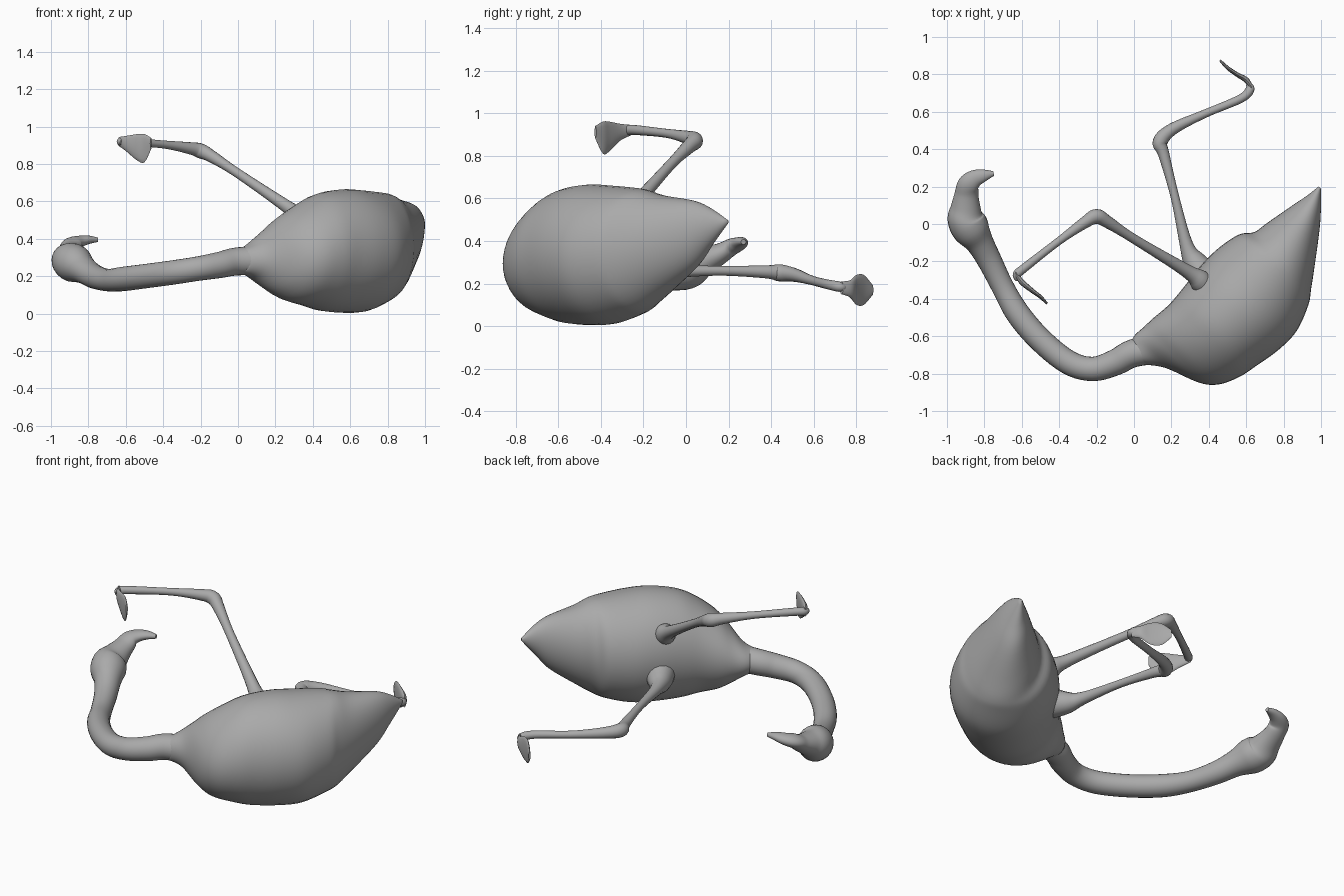
import bpy
import math
from mathutils import Vector

default_cube = bpy.data.objects.get("Cube")
if default_cube:
    bpy.data.objects.remove(default_cube, do_unlink=True)

# One plain grey for the whole bird
grey = bpy.data.materials.new("plain_grey")
grey.use_nodes = True
colour = (0.4, 0.4, 0.4, 1)
grey.diffuse_color = colour
grey.node_tree.nodes["Principled BSDF"].inputs["Base Color"].default_value = colour

UNIT = 0.01  # stations are given in hundredths


def blend(before, start, end, after, t):
    """Catmull-Rom interpolation of one number."""
    return start + 0.5 * t * (end - before + t * (
        2 * before - 5 * start + 4 * end - after
        + t * (3 * (start - end) + after - before)))


def smooth_stations(stations, steps):
    """Refine stations of x, y, z, half width, half height."""
    full = [s if len(s) == 5 else s + (s[-1],) for s in stations]
    padded = [full[0]] + full + [full[-1]]
    result = []
    for i in range(len(full) - 1):
        for step in range(steps):
            result.append([blend(*values, step / steps)
                           for values in zip(*padded[i:i + 4])])
    result.append(list(full[-1]))
    return result


def sweep(name, stations, sides=24, steps=5, axis=None):
    """Skin elliptical cross-sections along a path, or square to a fixed axis."""
    rings = smooth_stations(stations, steps)
    centres = [Vector(r[:3]) * UNIT for r in rings]
    verts, faces = [], []
    last = len(rings) - 1
    for i, ring in enumerate(rings):
        tangent = axis or centres[min(i + 1, last)] - centres[max(i - 1, 0)]
        tangent = tangent.normalized()
        across = tangent.cross(Vector((0, 0, 1))).normalized()
        up = across.cross(tangent)
        width, height = (max(r, 0.3) * UNIT for r in ring[3:])
        for k in range(sides):
            a = math.tau * k / sides
            verts.append(centres[i] + across * width * math.cos(a)
                         + up * height * math.sin(a))
    for i in range(last):
        for k in range(sides):
            n = (k + 1) % sides
            faces.append((i * sides + k, i * sides + n,
                          (i + 1) * sides + n, (i + 1) * sides + k))
    faces.append(tuple(reversed(range(sides))))
    faces.append(tuple(last * sides + k for k in range(sides)))

    mesh = bpy.data.meshes.new(name)
    mesh.from_pydata(verts, [], faces)
    mesh.materials.append(grey)
    part = bpy.data.objects.new(name, mesh)
    bpy.context.collection.objects.link(part)
    bpy.ops.object.select_all(action="DESELECT")
    part.select_set(True)
    bpy.context.view_layer.objects.active = part
    bpy.ops.object.shade_smooth_by_angle(angle=math.radians(50))


# Egg-shaped body with pointed tail, lying diagonally
sweep("body_and_tail", [
    (1.5, -71, 28, 6, 6.5), (8.5, -68.5, 28.5, 12, 9.5),
    (20, -70, 29, 21, 17), (28, -68, 30, 25, 23),
    (37.5, -62.5, 32, 27, 28), (45.5, -55.5, 33, 28.5, 31.5),
    (56, -45.5, 33.5, 30.5, 33), (65.5, -35.5, 33.5, 30.5, 32.5),
    (74.5, -24.5, 35, 26.5, 30), (79.5, -19.5, 36, 21.5, 28),
    (84, -11.5, 38, 17.5, 23.5), (92, 3, 43, 10, 16),
    (96, 11, 46.5, 5.5, 9), (99.3, 19.5, 49, 0.8),
], sides=40, axis=Vector((1, 1, 0)))

# Curved neck running into the head and hooked beak
neck = [
    (18, -66, 28.5, 8), (0, -69, 28, 7.5), (-10, -74, 26, 7),
    (-22, -77.5, 24, 6.5), (-35, -74, 22, 6.5), (-50, -62, 20, 6.5),
    (-62, -48, 18.5, 6.5), (-70, -34, 18, 6), (-77, -20, 20, 6.5),
    (-82.5, -10, 23.5, 7.5),
]
head = [
    (-87, -3, 26.5, 10), (-90, 3, 28.5, 9.8), (-90, 9, 31, 8, 7),
    (-89.5, 16, 34, 6.4, 5), (-88.5, 21, 37, 5.8, 4),
    (-85, 24.3, 38.5, 4.7, 3.2), (-80, 26, 39.5, 3.2, 2.3),
    (-75, 27, 39.5, 1.2),
]
sweep("neck_head_and_beak", neck + head)

# Legs: swollen thigh, knobbly joint, thin shank
sweep("upper_leg_and_shank", [
    (46, -43, 38, 6), (36, -31, 50, 6), (28, -25, 56, 3.6),
    (0, -8, 75, 2.5), (-14, 1, 84, 3.3), (-20, 4, 87, 4),
    (-26, 1, 88.5, 3.2), (-40, -9, 90.5, 2.1), (-58, -23, 92, 2.3),
    (-62.5, -27, 92, 2.3), (-62, -30, 91.5, 1.3),
], sides=16)
sweep("lower_leg_and_shank", [
    (50, -46, 29, 8), (39, -30, 26.5, 9), (32.5, -20.5, 25, 6.5),
    (28, -11, 25.5, 3.6), (22, 14, 26, 2.3), (16, 37, 25.5, 3),
    (14, 44, 25, 4), (21, 51, 24, 3.2), (38, 59, 21.5, 2.2),
    (57, 67, 19.5, 2.3), (62, 72, 18.5, 2.4), (61, 75, 18, 1.3),
], sides=16)

# Flat webbed feet, each turned along its own direction
sweep("upper_foot", [
    (-63.5, -26, 92, 1, 2.5), (-60, -31, 91, 1.5, 4),
    (-54, -36, 89, 1.2, 7), (-50, -39, 88.5, 1, 7.5), (-46.5, -42.5, 91, 0.6, 3),
], sides=16, axis=Vector((1, -1, 0)))
sweep("lower_foot", [
    (63, 73, 18, 1, 3), (60, 77, 17.5, 1.5, 4),
    (55, 80, 17, 1.2, 7), (50, 83.5, 17, 1, 7), (46, 87.5, 17, 0.6, 2.5),
], sides=16, axis=Vector((-1, 0.8, 0)))
